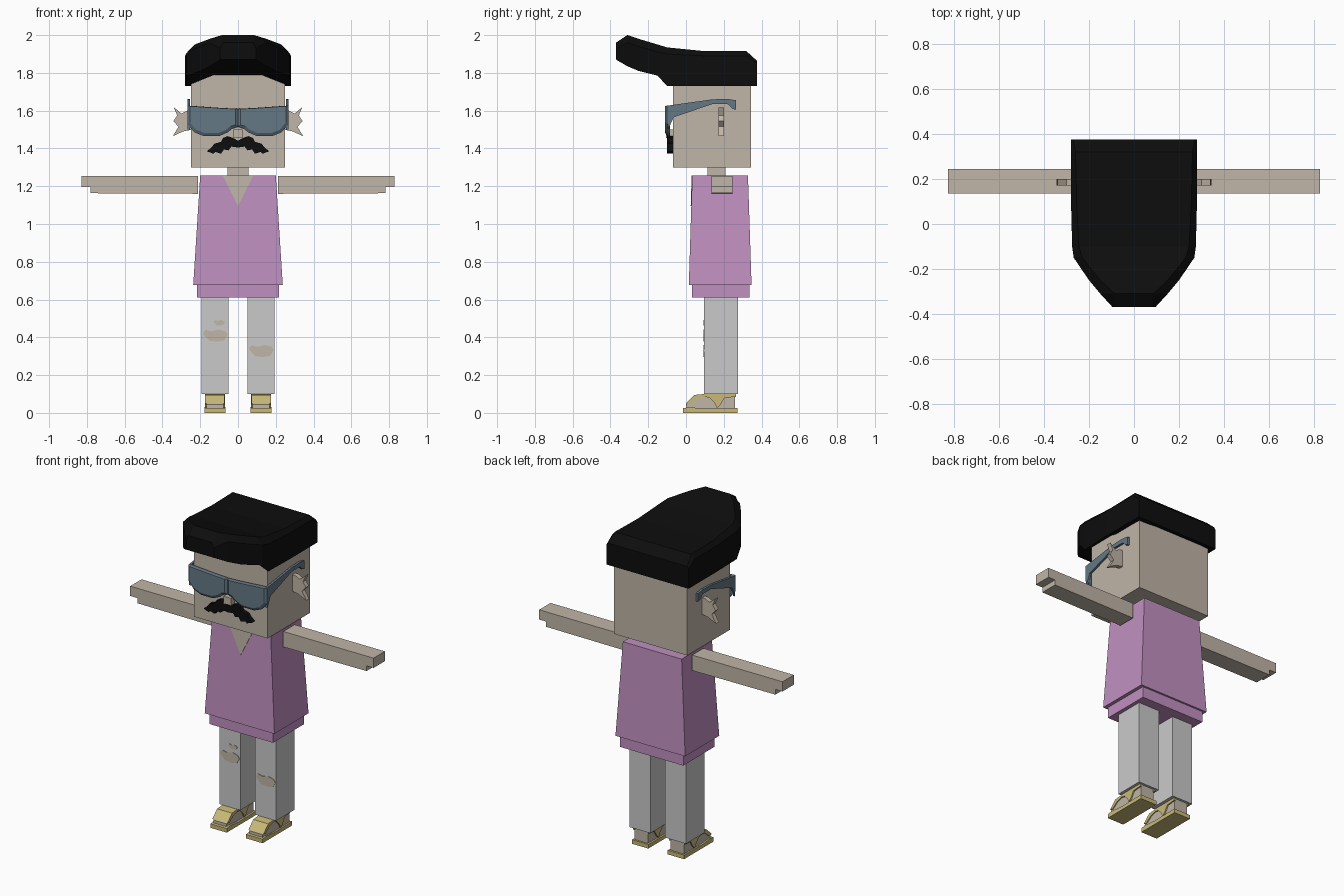
import bpy
import bmesh

cube = bpy.data.objects.get("Cube")
if cube:
    bpy.data.objects.remove(cube, do_unlink=True)


def material(name, r, g, b):
    m = bpy.data.materials.new(name)
    m.use_nodes = True
    m.diffuse_color = (r, g, b, 1)
    m.node_tree.nodes["Principled BSDF"].inputs["Base Color"].default_value = (r, g, b, 1)
    return m


skin = material("skin", .53, .465, .39)
black = material("black hair", .004, .004, .004)
pink = material("pink shirt", .53, .28, .53)
denim = material("pale denim", .59, .59, .59)
gold = material("sandal gold", .58, .485, .19)
slate = material("slate glasses", .13, .19, .24)


def loft(name, rings, mat):
    """Closed solid skinned through rings of equal point count."""
    bm = bmesh.new()
    loops = [[bm.verts.new(p) for p in ring] for ring in rings]
    n = len(loops[0])
    for a, b in zip(loops, loops[1:]):
        for i in range(n):
            j = (i + 1) % n
            bm.faces.new((a[i], a[j], b[j], b[i]))
    bm.faces.new(loops[0])
    bm.faces.new(loops[-1])
    bmesh.ops.recalc_face_normals(bm, faces=bm.faces[:])
    mesh = bpy.data.meshes.new(name)
    bm.to_mesh(mesh)
    bm.free()
    mesh.materials.append(mat)
    obj = bpy.data.objects.new(name, mesh)
    bpy.context.collection.objects.link(obj)
    return obj


def rect(x0, x1, y0, y1, z):
    return [(x0, y0, z), (x1, y0, z), (x1, y1, z), (x0, y1, z)]


def box(name, x0, x1, y0, y1, z0, z1, mat):
    return loft(name, [rect(x0, x1, y0, y1, z0), rect(x0, x1, y0, y1, z1)], mat)


def front_plate(name, pts, y0, y1, mat, s=1):
    """Outline in x, z pushed along y."""
    return loft(name, [[(x * s, y, z) for x, z in pts] for y in (y0, y1)], mat)


def side_plate(name, pts, x0, x1, mat):
    """Outline in y, z pushed along x."""
    return loft(name, [[(x, y, z) for y, z in pts] for x in (x0, x1)], mat)


def mirrored(half):
    return half + [(-x, z) for x, z in reversed(half) if x > 0]


# Head and neck
box("head", -.25, .25, -.07, .345, 1.3, 1.8, skin)
box("neck", -.055, .055, .115, .21, 1.2, 1.31, skin)
box("nose", -.025, .025, -.105, -.06, 1.455, 1.5, skin)

# Swept hair: y, half width, lower rim, arch height, shoulder, top half width, top
hair = [
    (.375, .28, 1.73, 1.73, 1.85, .27, 1.865),
    (.32, .28, 1.73, 1.74, 1.89, .26, 1.915),
    (.1, .28, 1.73, 1.79, 1.89, .255, 1.915),
    (-.1, .275, 1.73, 1.79, 1.9, .245, 1.935),
    (-.15, .268, 1.785, 1.795, 1.91, .23, 1.95),
    (-.25, .2, 1.81, 1.81, 1.94, .15, 1.98),
    (-.31, .15, 1.835, 1.835, 1.96, .085, 2.0),
    (-.37, .095, 1.87, 1.87, 1.93, .08, 1.96),
]
loft("hair", [[(x, y, z) for x, z in (
    (w, low), (w, shoulder), (tw, top), (-tw, top), (-w, shoulder),
    (-w, low), (-.45 * w, arch), (.45 * w, arch))]
    for y, w, low, arch, shoulder, tw, top in hair], black)

# Moustache
moustache = [(0, 1.44), (.025, 1.455), (.055, 1.465), (.08, 1.455), (.09, 1.435),
             (.125, 1.425), (.14, 1.405), (.165, 1.385), (.13, 1.372), (.12, 1.382),
             (.09, 1.372), (.075, 1.395), (.05, 1.39), (.035, 1.41), (0, 1.405)]
front_plate("moustache", [(x, z) for x, z in moustache]
            + [(-x, z) for x, z in moustache[-2:0:-1]], -.1, -.065, black)

# Glasses
lens = [(0, 1.61), (.1, 1.615), (.268, 1.627), (.268, 1.53), (.23, 1.485), (.18, 1.465),
        (.1, 1.465), (.055, 1.485), (.03, 1.505), (0, 1.515)]
temple = [(-.095, 1.627), (.14, 1.66), (.22, 1.662), (.265, 1.655), (.265, 1.605),
          (.245, 1.61), (.22, 1.635), (.14, 1.635), (-.065, 1.565), (-.095, 1.5)]
ear = [(.24, 1.6), (.27, 1.6), (.3, 1.585), (.34, 1.618), (.322, 1.575), (.342, 1.545),
       (.315, 1.515), (.345, 1.465), (.29, 1.49), (.24, 1.5)]
for side, s in (("left", 1), ("right", -1)):
    rear = [(x * s, -.085, z) for x, z in lens]
    rim = [(x * s, -.1, z) for x, z in lens]
    dome = [((.14 + (x - .14) * .9) * s, -.11, 1.6 + (z - 1.6) * .88) for x, z in lens]
    loft(side + "_lens", [rear, rim, dome], slate)
    side_plate(side + "_temple", temple, .255 * s, .268 * s, slate)
    front_plate(side + "_ear", ear, .172, .2, skin, s)

# Shirt with hem and open collar
loft("shirt", [rect(-.237, .237, .015, .347, .677),
               rect(-.2, .2, .033, .328, 1.258)], pink)
box("shirt_hem", -.216, .216, .032, .335, .61, .69, pink)
collar = [(-.08, 1.256), (.08, 1.256), (0, 1.095)]
loft("collar_opening", [[(x, .033 + (1.258 - z) * -.031 + d, z) for x, z in collar]
                        for d in (-.003, .004)], skin)

# Limbs and sandals
arm = [(.213, 1.255), (.828, 1.255), (.828, 1.195), (.78, 1.195), (.78, 1.163), (.213, 1.16)]
sole = [(-.015, 0), (-.015, .025), (.02, .03), (.1, .022), (.272, .025), (.272, 0)]
foot = [(0, .02), (0, .045), (.03, .07), (.095, .085), (.13, .105), (.26, .105), (.26, .02)]
toe_strap = [(.0, .05), (.045, .095), (.1, .1), (.1, .085), (.06, .075), (.02, .045)]
ankle_strap = [(.1, .1), (.265, .1), (.265, .085), (.205, .08), (.18, .04),
               (.165, .025), (.15, .055), (.125, .08), (.1, .085)]
for side, s in (("left", 1), ("right", -1)):
    front_plate(side + "_arm", arm, .135, .245, skin, s)
    box(side + "_leg", .05 * s, .193 * s, .095, .275, .1, .62, denim)
    side_plate(side + "_foot", foot, .078 * s, .168 * s, skin)
    side_plate(side + "_sole", sole, .066 * s, .178 * s, gold)
    side_plate(side + "_toe_strap", toe_strap, .072 * s, .174 * s, gold)
    for part, x in (("inner", .07), ("outer", .166)):
        side_plate(f"{side}_{part}_ankle_strap", ankle_strap, x * s, (x + .01) * s, gold)

# Torn knees
rip = [(-.065, .01), (-.05, .03), (-.02, .022), (.02, .032), (.055, .022), (.067, .005),
       (.05, -.025), (.01, -.033), (-.03, -.028)]
for name, cx, cz, k in (("right_knee_rip", -.122, .41, 1),
                        ("right_thigh_rip", -.1, .477, .45),
                        ("left_knee_rip", .122, .328, 1)):
    front_plate(name, [(cx + x * k, cz + z * k) for x, z in rip], .092, .098, skin)
